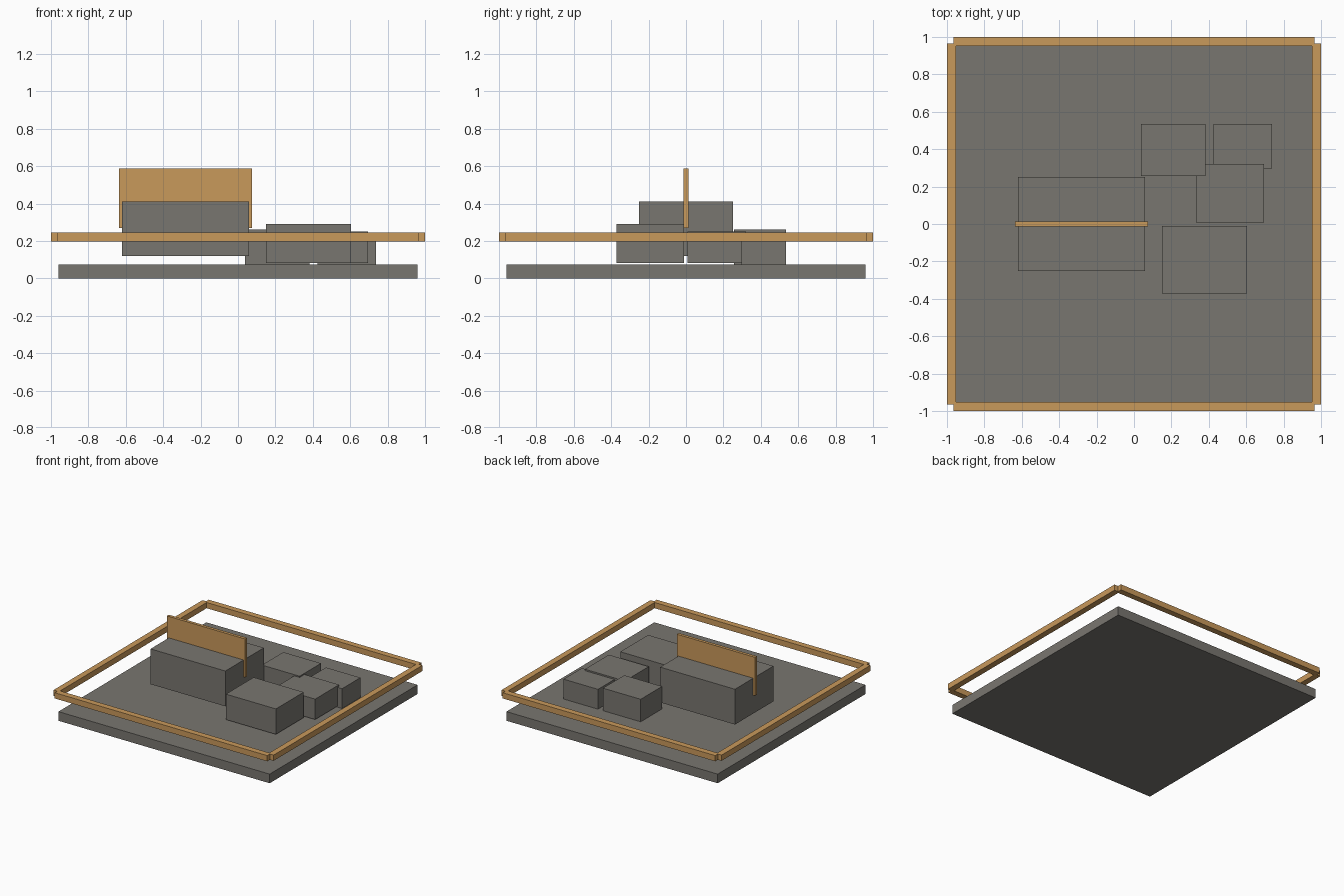
import bpy
import bmesh
from mathutils import Vector

if "Cube" in bpy.data.objects:
    bpy.data.objects.remove(bpy.data.objects["Cube"])


def material(name, color):
    mat = bpy.data.materials.new(name)
    mat.diffuse_color = (*color, 1.0)
    mat.use_nodes = True
    mat.node_tree.nodes["Principled BSDF"].inputs["Base Color"].default_value = mat.diffuse_color
    return mat


stone = material("warm_grey", (0.191, 0.181, 0.162))
wood = material("light_wood", (0.584, 0.319, 0.105))


def box(name, xs, ys, zs, mat):
    """Axis-aligned box from its (low, high) extents."""
    low, high = (Vector(p) for p in zip(xs, ys, zs))
    bm = bmesh.new()
    bmesh.ops.create_cube(bm, size=1.0)
    bmesh.ops.scale(bm, vec=high - low, verts=bm.verts)
    mesh = bpy.data.meshes.new(name)
    bm.to_mesh(mesh)
    bm.free()
    mesh.materials.append(mat)
    obj = bpy.data.objects.new(name, mesh)
    obj.location = (low + high) / 2
    bpy.context.collection.objects.link(obj)
    return obj


# Base slab
box("base_slab", (-0.96, 0.96), (-0.96, 0.96), (0, 0.075), stone)

# Raised border of four rails, overlapping at notched corners
END, INNER, OUTER = 0.966, 0.951, 1.0
RAIL_Z = (0.197, 0.244)
for side, sign in (("low", -1), ("high", 1)):
    across = tuple(sorted((sign * INNER, sign * OUTER)))
    box(f"x_rail_{side}", (-END, END), across, RAIL_Z, wood)
    box(f"y_rail_{side}", across, (-END, END), RAIL_Z, wood)

# Main block, hovering just above the slab, with an upright panel through it
box("main_block", (-0.62, 0.06), (-0.25, 0.25), (0.12, 0.41), stone)
box("upright_panel", (-0.637, 0.074), (-0.0125, 0.0125), (0.27, 0.586), wood)

# Cluster of smaller blocks
box("front_block", (0.15, 0.605), (-0.372, -0.011), (0.082, 0.291), stone)
box("middle_block", (0.332, 0.695), (0.009, 0.32), (0.082, 0.25), stone)
box("back_block", (0.038, 0.381), (0.256, 0.534), (0.07, 0.26), stone)
box("corner_block", (0.426, 0.739), (0.296, 0.534), (0.07, 0.238), stone)
